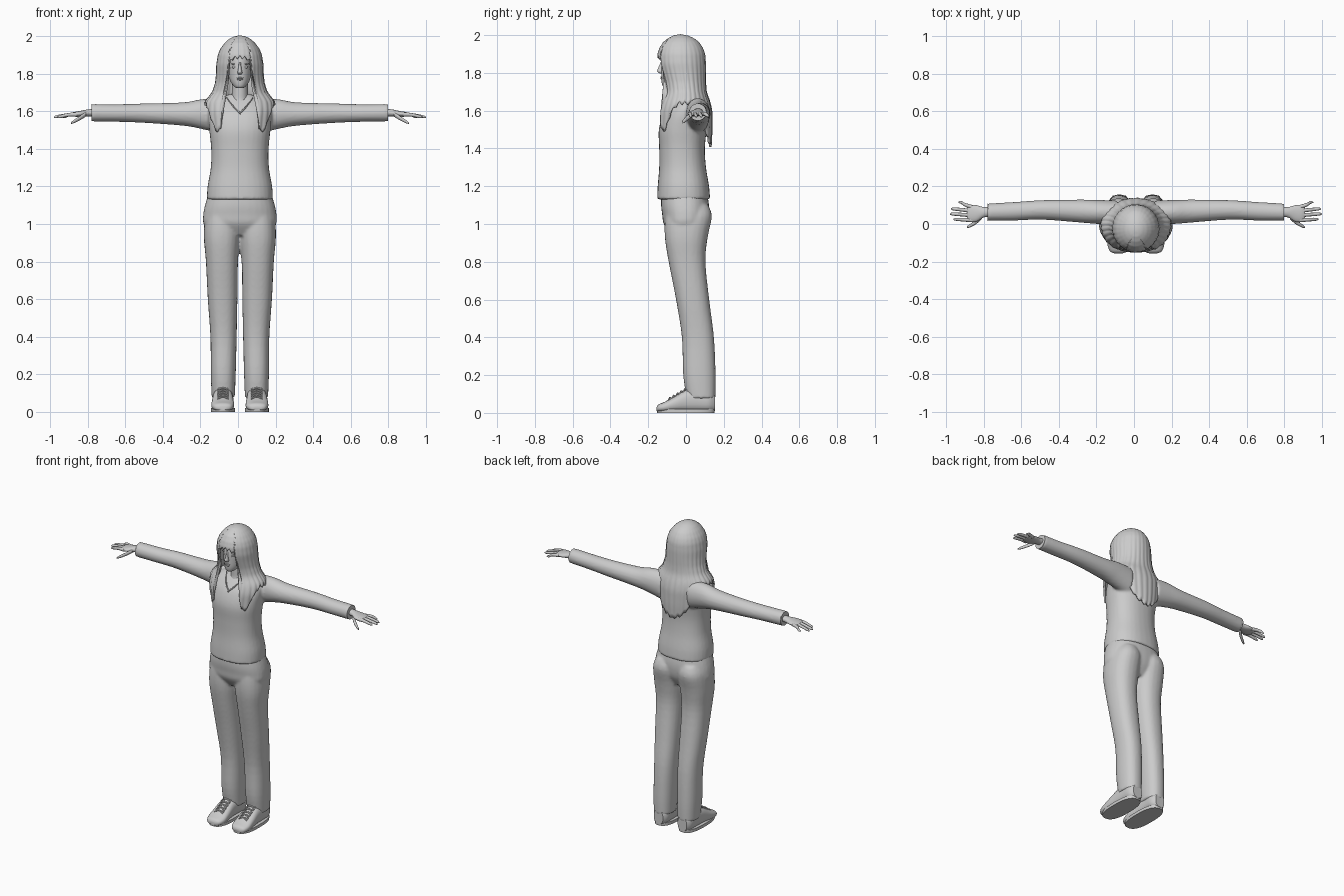
import bpy, bmesh, math
from mathutils import Matrix

if "Cube" in bpy.data.objects:
    bpy.data.objects.remove(bpy.data.objects["Cube"])

CX = 0.01  # body's middle line
grey = bpy.data.materials.new("plain grey")
grey.use_nodes = True
grey.diffuse_color = (0.6, 0.6, 0.6, 1)
grey.node_tree.nodes["Principled BSDF"].inputs["Base Color"].default_value = (0.6, 0.6, 0.6, 1)


def finish(name, bm, voxel=0, thick=0, angle=50):
    bmesh.ops.recalc_face_normals(bm, faces=bm.faces)
    mesh = bpy.data.meshes.new(name)
    bm.to_mesh(mesh)
    bm.free()
    mesh.materials.append(grey)
    ob = bpy.data.objects.new(name, mesh)
    bpy.context.collection.objects.link(ob)
    bpy.ops.object.select_all(action="DESELECT")
    ob.select_set(True)
    bpy.context.view_layer.objects.active = ob
    bpy.ops.object.shade_smooth_by_angle(angle=math.radians(angle))
    if voxel:
        fuse = ob.modifiers.new("Fuse", "REMESH")
        fuse.mode = "VOXEL"
        fuse.voxel_size = voxel
        fuse.use_smooth_shade = True
        soft = ob.modifiers.new("Soften", "SMOOTH")
        soft.iterations = 5
    if thick:
        solid = ob.modifiers.new("Thickness", "SOLIDIFY")
        solid.thickness = thick
        solid.offset = 0
    return ob


def smooth_rings(rings, steps=4):
    """Catmull-Rom through the cross-section table."""
    out = []
    for i in range(len(rings) - 1):
        p0, p1, p2 = rings[max(i - 1, 0)], rings[i], rings[i + 1]
        p3 = rings[min(i + 2, len(rings) - 1)]
        for k in range(steps):
            t = k / steps
            out.append([b + t * ((c - a) / 2 + t * ((2 * a - 5 * b + 4 * c - d) / 2
                        + t * (3 * b - a - 3 * c + d) / 2))
                        for a, b, c, d in zip(p0, p1, p2, p3)])
    return out + [list(rings[-1])]


def loft(bm, axis, rings, side=1, power=2, n=24):
    """Rings are (position, low, high, low, high) along the axis."""
    loops = []
    for t, a0, a1, b0, b1 in smooth_rings(rings):
        loop = []
        for i in range(n):
            c, s = math.cos(math.tau * i / n), math.sin(math.tau * i / n)
            a = (a0 + a1) / 2 + (a1 - a0) / 2 * math.copysign(abs(c) ** (2 / power), c)
            b = (b0 + b1) / 2 + (b1 - b0) / 2 * math.copysign(abs(s) ** (2 / power), s)
            x, y, z = {"x": (t, a, b), "y": (a, t, b), "z": (a, b, t)}[axis]
            loop.append(bm.verts.new((CX + side * x, y, z)))
        loops.append(loop)
    for lo, hi in zip(loops, loops[1:]):
        for i in range(n):
            j = (i + 1) % n
            bm.faces.new((lo[i], lo[j], hi[j], hi[i]))
    bm.faces.new(loops[0])
    bm.faces.new(loops[-1])


def tube(bm, points, side=1):
    """Thin strand running along x; points are (x, y, z, radius)."""
    loft(bm, "x", [(x, y - r, y + r, z - r, z + r) for x, y, z, r in points], side, n=10)


def blob(bm, x, y, z, rx, ry, rz):
    m = Matrix.Translation((CX + x, y, z)) @ Matrix.Diagonal((rx, ry, rz, 1))
    bmesh.ops.create_uvsphere(bm, u_segments=16, v_segments=10, radius=1, matrix=m)


def sym(rings):
    return [(z, -w, w, y0, y1) for z, w, y0, y1 in rings]


def table(rows, t):
    """Linear lookup, rows sorted by rising first value."""
    for p, q in zip(rows, rows[1:]):
        if t <= q[0]:
            f = max(0, (t - p[0]) / (q[0] - p[0]))
            return [a + f * (b - a) for a, b in zip(p[1:], q[1:])]
    return list(rows[-1][1:])


# Sweater: torso and sleeves fused
bm = bmesh.new()
loft(bm, "z", sym([(1.13, .176, -.153, .128), (1.2, .172, -.15, .122), (1.3, .155, -.142, .106),
                   (1.4, .153, -.142, .1), (1.5, .163, -.144, .11), (1.58, .17, -.12, .122),
                   (1.63, .16, -.085, .122), (1.67, .11, -.05, .1), (1.69, .06, -.04, .07)]), power=2.3, n=32)
for s in (1, -1):
    loft(bm, "x", [(.1, .0, .125, 1.48, 1.665), (.2, 0, .128, 1.505, 1.665), (.3, .008, .13, 1.523, 1.648),
                   (.5, .023, .127, 1.538, 1.642), (.65, .018, .117, 1.544, 1.638),
                   (.79, .016, .109, 1.546, 1.639)], s)
finish("sweater", bm, voxel=.008)

# Collar edge and cuffs
bm = bmesh.new()
for s in (1, -1):
    tube(bm, [(-.002, -.117, 1.59, .006), (.025, -.1, 1.615, .006), (.05, -.068, 1.645, .006),
              (.07, -.035, 1.672, .006)], s)
finish("collar", bm)
bm = bmesh.new()
for s in (1, -1):
    loft(bm, "x", [(.775, .019, .106, 1.549, 1.636), (.79, .017, .108, 1.547, 1.638)], s)
finish("cuffs", bm)

# Trousers: hips and legs fused
bm = bmesh.new()
loft(bm, "z", sym([(.94, .15, -.08, .08), (1.0, .193, -.118, .112), (1.05, .195, -.126, .122),
                   (1.1, .186, -.132, .122), (1.16, .168, -.13, .112)]), power=2.3, n=32)
for s in (1, -1):
    loft(bm, "z", [(.075, .027, .15, .004, .156), (.2, .022, .155, -.015, .157), (.4, .017, .157, -.022, .148),
                   (.6, .013, .171, -.053, .123), (.8, .01, .181, -.092, .103),
                   (.93, .0, .192, -.112, .115), (1.04, .0, .185, -.11, .137), (1.1, .02, .16, -.09, .118)],
         s, power=2.3)
finish("trousers", bm, voxel=.008)

# Shoes with soles and laces
for s, label in ((1, "left"), (-1, "right")):
    bm = bmesh.new()
    loft(bm, "y", [(-.156, .07, .115, .01, .03), (-.145, .045, .138, .006, .045), (-.11, .031, .151, .004, .06),
                   (-.06, .032, .15, .004, .088), (0, .036, .145, .004, .122), (.06, .036, .143, .004, .13),
                   (.12, .036, .141, .004, .12), (.153, .055, .122, .01, .1)], s, power=2.5)
    finish(label + "_shoe", bm)
    bm = bmesh.new()
    loft(bm, "z", [(0, .026, .154, -.153, .151), (.02, .026, .154, -.156, .153)], s, power=2.6, n=40)
    finish(label + "_sole", bm)
    bm = bmesh.new()
    for k in range(5):
        y, z = -.085 + k * .02, .077 + k * .0115
        for d in (-.007, .007):
            tube(bm, [(.06, y - d, z - d * .5 - .006, .004), (.09, y, z + .004, .004),
                      (.12, y + d, z + d * .5 - .006, .004)], s)
    finish(label + "_laces", bm)

# Hands: palm, four fingers and thumb
FINGERS = [(.02, .025, .972), (.045, .053, .99), (.068, .08, .985), (.09, .115, .945)]
for s, label in ((1, "left"), (-1, "right")):
    bm = bmesh.new()
    loft(bm, "x", [(.76, .04, .09, 1.575, 1.615), (.81, .035, .09, 1.572, 1.61), (.85, .012, .1, 1.57, 1.602),
                   (.885, .012, .1, 1.572, 1.596), (.9, .025, .09, 1.575, 1.59)], s)
    for y0, y1, tip in FINGERS:
        tube(bm, [(.87, y0, 1.583, .011), (.91, (y0 + y1) / 2, 1.582, .01),
                  (tip - .015, y1, 1.572, .008), (tip, y1, 1.568, .003)], s)
    tube(bm, [(.82, .04, 1.585, .014), (.85, .012, 1.565, .012), (.885, -.01, 1.545, .009),
              (.9, -.017, 1.537, .004)], s)
    finish(label + "_hand", bm, angle=80)

# Head, neck and facial features
bm = bmesh.new()
loft(bm, "z", sym([(1.724, .018, -.116, -.08), (1.734, .032, -.125, -.05), (1.76, .05, -.13, 0),
                   (1.8, .062, -.131, .05), (1.85, .066, -.13, .07), (1.9, .066, -.12, .07),
                   (1.95, .05, -.1, .05)]), n=32)
finish("head", bm)
bm = bmesh.new()
loft(bm, "z", sym([(1.6, .06, -.1, .05), (1.65, .048, -.065, .045), (1.7, .043, -.06, .042),
                   (1.77, .043, -.06, .045)]))
finish("neck", bm)
bm = bmesh.new()
loft(bm, "z", sym([(1.797, .01, -.14, -.11), (1.808, .013, -.153, -.11), (1.825, .009, -.148, -.11),
                   (1.86, .006, -.133, -.11)]), n=14)
finish("nose", bm, angle=80)
bm = bmesh.new()
blob(bm, 0, -.129, 1.778, .019, .007, .004)
blob(bm, 0, -.128, 1.77, .016, .008, .005)
finish("lips", bm)
bm = bmesh.new()
for s in (1, -1):
    blob(bm, s * .029, -.112, 1.835, .014, .011, .007)
    blob(bm, s * .03, -.116, 1.853, .018, .006, .003)
finish("eyes_and_brows", bm)

# Long hair: one sheet from the crown, cut to a fringe, front locks and a pointed back
SHAPE = [(1.38, .145, -.15, .128), (1.5, .172, -.158, .134), (1.6, .186, -.152, .133), (1.65, .182, -.132, .122),
         (1.675, .162, -.118, .112), (1.7, .142, -.11, .104), (1.75, .126, -.117, .1), (1.8, .121, -.132, .1),
         (1.85, .12, -.146, .1), (1.9, .112, -.146, .096), (1.93, .1, -.136, .085), (1.96, .078, -.117, .065),
         (1.98, .056, -.092, .038), (1.993, .032, -.066, .008), (2.0, .0, -.03, -.03)]
# (angle from the back, lower edge)
EDGE = [(0, 1.40), (.4, 1.43), (.8, 1.52), (1.2, 1.63), (1.85, 1.63), (2.1, 1.58), (2.3, 1.49),
        (2.5, 1.49), (2.58, 1.56), (2.64, 1.855), (2.85, 1.875), (3.15, 1.88)]
bm = bmesh.new()
COLS, ROWS = 168, 36
grid = []
for i in range(COLS):
    a = math.tau * i / COLS - math.pi
    ragged = abs((i / 3) % 2 - 1)
    end = table(EDGE, abs(a))[0] + .018 * ragged
    column = []
    for k in range(ROWS + 1):
        z = 1.997 - (1.997 - end) * (k / ROWS) ** 1.7 if k else 2.0
        w, front, back = table(SHAPE, z)
        r = 1 + .012 * math.sin(28 * a) * min(1, (2 - z) * 4)
        column.append(bm.verts.new((CX + w * r * math.sin(a), (front + back) / 2
                                    + r * (back - front) / 2 * math.cos(a), z)))
    grid.append(column)
for i in range(COLS):
    p, q = grid[i], grid[(i + 1) % COLS]
    for k in range(ROWS):
        bm.faces.new((p[k], q[k], q[k + 1], p[k + 1]))
bmesh.ops.remove_doubles(bm, verts=bm.verts, dist=.0003)
finish("long_hair", bm, thick=.01, angle=70)
